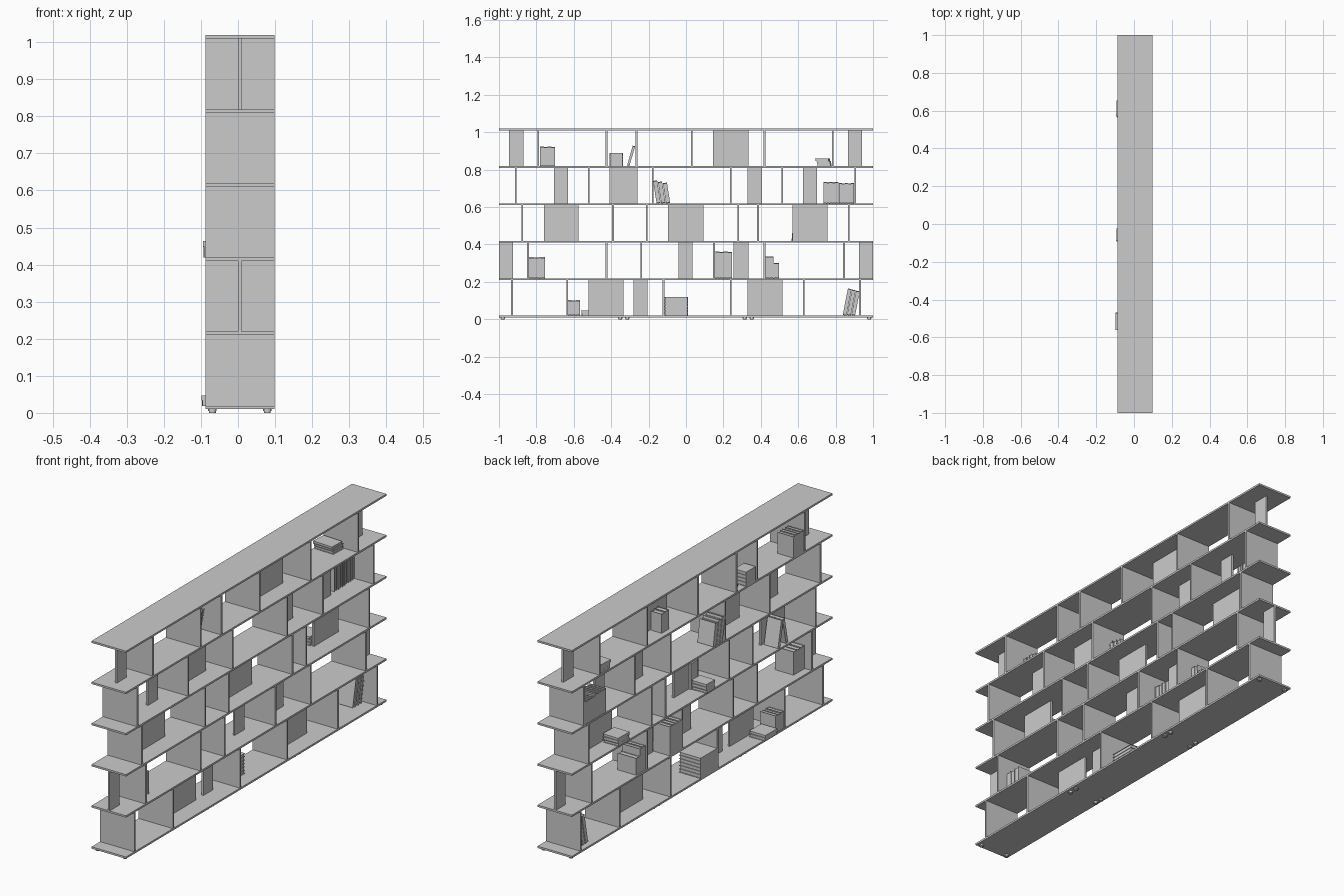
import bpy, bmesh, random
from math import radians, tan
from mathutils import Matrix, Vector

if "Cube" in bpy.data.objects:
    bpy.data.objects.remove(bpy.data.objects["Cube"])

random.seed(4)
X0, X1, T = -0.087, 0.098, 0.009           # shelf depth range, board thickness
LEVELS = [0.01 + 0.2 * i for i in range(6)]


def floor(row):
    return LEVELS[row] + T


def boxes(name, items):
    """One object from (min corner, max corner, matrix) boxes."""
    bm = bmesh.new()
    for lo, hi, m in items:
        lo, hi = Vector(lo), Vector(hi)
        mat = m @ Matrix.Translation((lo + hi) / 2) @ Matrix.Diagonal((*(hi - lo), 1))
        bmesh.ops.create_cube(bm, size=1, matrix=mat)
    me = bpy.data.meshes.new(name)
    bm.to_mesh(me)
    bm.free()
    ob = bpy.data.objects.new(name, me)
    bpy.context.collection.objects.link(ob)
    return ob


I = Matrix.Identity(4)

# Horizontal boards, three lengths end to end
for i, z in enumerate(LEVELS):
    for k in range(3):
        a = -1 + k * 2 / 3
        boxes(f"shelf_board_{i}_{k}", [((X0, a, z), (X1, a + 2 / 3, z + T), I)])

# Full-depth dividers, by centre y in each row
DIVIDERS = [
    (-0.93, -0.635, -0.12, 0.24, 0.63, 0.93),
    (-0.845, -0.425, -0.24, 0.15, 0.42, 0.845),
    (-0.875, -0.39, -0.21, 0.28, 0.385, 0.87),
    (-0.91, -0.52, -0.178, 0.24, 0.515, 0.905),
    (-0.79, -0.425, -0.265, 0.03, 0.42, 0.785),
]
# Thin upright panels along the middle, by y range in each row
PANELS = [
    ((-0.52, -0.335), (-0.28, -0.205), (0.33, 0.517)),
    ((-1, -0.925), (-0.04, 0.035), (0.255, 0.335), (0.925, 1)),
    ((-0.76, -0.575), (-0.095, 0.093), (0.57, 0.757)),
    ((-0.705, -0.63), (-0.41, -0.26), (0.33, 0.407), (0.625, 0.7)),
    ((-0.945, -0.87), (0.145, 0.333), (0.865, 0.942)),
]
for r in range(5):
    lo, hi = floor(r), LEVELS[r + 1]
    for k, y in enumerate(DIVIDERS[r]):
        boxes(f"divider_{r}_{k}", [((X0, y - T / 2, lo), (X1, y + T / 2, hi), I)])
    for k, (a, b) in enumerate(PANELS[r]):
        boxes(f"middle_panel_{r}_{k}", [((0, a, lo), (0.01, b, hi), I)])

# Feet: small stepped discs
bm = bmesh.new()
for x in (-0.069, 0.079):
    for y in (-0.98, -0.352, -0.314, 0.314, 0.352, 0.98):
        for rad, z0, z1 in ((0.009, 0, 0.006), (0.0115, 0.005, 0.01)):
            bmesh.ops.create_cone(bm, cap_ends=True, segments=20, radius1=rad, radius2=rad,
                                  depth=z1 - z0, matrix=Matrix.Translation((x, y, (z0 + z1) / 2)))
me = bpy.data.meshes.new("feet")
bm.to_mesh(me)
bm.free()
bpy.context.collection.objects.link(bpy.data.objects.new("feet", me))


def book(d, t, h, m):
    """Boxes of one book: depth d (x, spine at x=0), thickness t (y), height h (z)."""
    c, e = 0.0016, 0.003
    return [((0, 0, 0), (d, c, h), m), ((0, t - c, 0), (d, t, h), m),
            ((0, c, 0), (c, t - c, h), m), ((c, c, e), (d - e, t - c, h - e), m)]


def upright(name, row, x0, x1, y0, y1, h, n):
    """Row of n standing books."""
    t, items = (y1 - y0) / n, []
    for i in range(n):
        m = Matrix.Translation((x0, y0 + i * t, floor(row)))
        items += book(x1 - x0 - 0.002 * (i % 2), t, h - 0.002 * (i % 2), m)
    boxes(name, items)


def leaning(name, row, x0, x1, y, h, t, angle, n):
    """n books tilted about x; positive angle tips the top toward +y."""
    items, a = [], radians(angle)
    for i in range(n):
        lift = t * max(0, abs(tan(a))) * 0.95
        z = floor(row) + (lift if a > 0 else 0)
        m = Matrix.Translation((x0, y + i * t * 1.15, z)) @ Matrix.Rotation(-a, 4, 'X')
        items += book(x1 - x0, t, h - 0.006 * i, m)
    boxes(name, items)


def stack(name, row, x0, x1, y0, y1, h, n, jitter=0.0):
    """n books lying flat."""
    t, items = h / n, []
    for i in range(n):
        dy = random.uniform(-jitter, jitter)
        turn = Matrix.Rotation(radians(random.uniform(-1, 1) * jitter * 500), 4, 'Z')
        m = (Matrix.Translation((x0, y1 + dy, floor(row) + i * t)) @ turn
             @ Matrix.Rotation(radians(90), 4, 'X'))
        items += book(x1 - x0, t, y1 - y0, m)
    boxes(name, items)


# Books, top row down
upright("books_top_left", 4, -0.087, 0.0, -0.78, -0.70, 0.105, 4)
stack("book_pile_top", 4, -0.087, -0.025, -0.41, -0.337, 0.07, 4)
leaning("leaning_book_top", 4, -0.06, 0.01, -0.315, 0.11, 0.013, 16, 1)
upright("books_behind_panel", 4, -0.062, -0.002, 0.22, 0.275, 0.095, 2)
stack("book_pile_top_right", 4, -0.08, 0.025, 0.70, 0.775, 0.04, 3, 0.007)

leaning("leaning_books_upper", 3, -0.087, -0.002, -0.157, 0.122, 0.022, -9, 3)
upright("books_upper_right_a", 3, -0.085, 0.004, 0.735, 0.815, 0.116, 5)
upright("books_upper_right_b", 3, -0.085, 0.0, 0.817, 0.899, 0.11, 5)

leaning("leaning_book_middle_a", 2, -0.08, -0.004, -0.67, 0.13, 0.016, 12, 1)
leaning("leaning_book_middle_b", 2, -0.085, -0.01, -0.60, 0.13, 0.016, -12, 1)
stack("book_pile_middle", 2, -0.093, -0.012, -0.09, -0.025, 0.045, 3, 0.003)
boxes("propped_book_middle", [((-0.012, -0.075, floor(2)), (-0.001, -0.02, floor(2) + 0.125), I)])
stack("book_pile_middle_right", 2, -0.092, -0.008, 0.565, 0.65, 0.042, 3, 0.004)

upright("books_lower_left", 1, -0.05, 0.05, -0.84, -0.755, 0.113, 3)
upright("books_lower_mid", 1, -0.087, 0.005, 0.155, 0.247, 0.143, 4)
upright("books_lower_right_tall", 1, -0.08, 0.02, 0.425, 0.467, 0.118, 2)
upright("books_lower_right_short", 1, -0.08, 0.02, 0.469, 0.497, 0.082, 1)

upright("books_bottom_left", 0, -0.085, 0.0, -0.63, -0.567, 0.083, 3)
stack("book_pile_bottom_left", 0, -0.097, -0.01, -0.56, -0.47, 0.028, 2, 0.003)
stack("book_pile_bottom", 0, -0.087, 0.028, -0.115, 0.012, 0.099, 6)
leaning("leaning_books_bottom", 0, -0.06, 0.03, 0.838, 0.145, 0.02, 11, 3)
